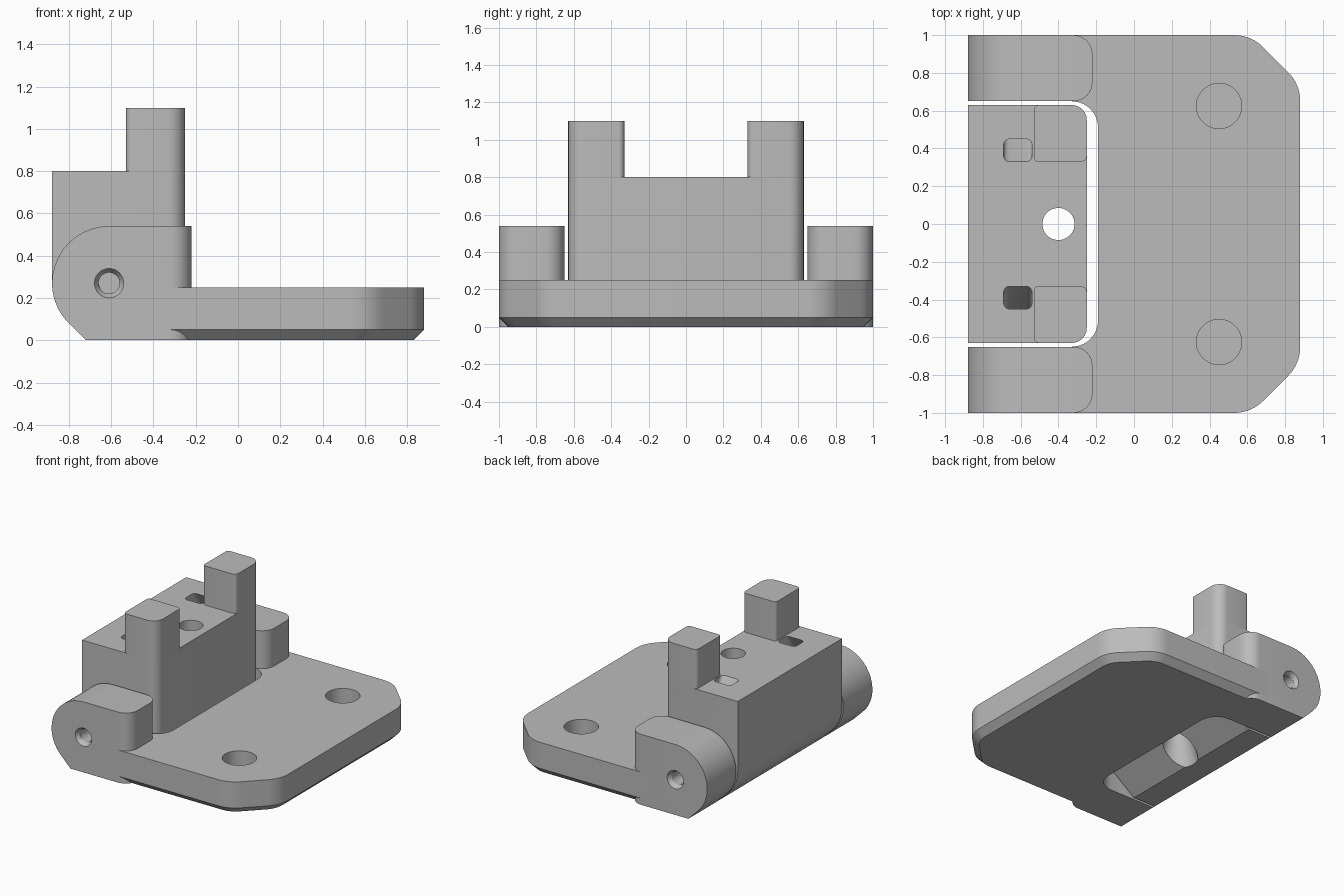
import bpy, bmesh, math
from mathutils import Vector, Matrix

cube = bpy.data.objects.get("Cube")
if cube:
    bpy.data.objects.remove(cube)

grey = bpy.data.materials.new("light grey")
grey.use_nodes = True
tone = (0.5, 0.5, 0.5, 1)
grey.diffuse_color = tone
grey.node_tree.nodes["Principled BSDF"].inputs["Base Color"].default_value = tone


def rounded(points, steps=10):
    """Outline whose third value, if given, is the tangent length of a corner arc."""
    out = []
    for i, p in enumerate(points):
        corner = Vector((p[0], p[1], 0))
        if len(p) < 3:
            out.append(corner)
            continue
        before, after = points[i - 1], points[(i + 1) % len(points)]
        a = (Vector((before[0], before[1], 0)) - corner).normalized()
        b = (Vector((after[0], after[1], 0)) - corner).normalized()
        half = a.angle(b) / 2
        centre = corner + (a + b).normalized() * p[2] / math.cos(half)
        radius = p[2] * math.tan(half)
        start = (corner + a * p[2] - centre).normalized()
        end = (corner + b * p[2] - centre).normalized()
        out += [centre + start.slerp(end, k / steps).normalized() * radius
                for k in range(steps + 1)]
    return out


def prism(outline, low, high, along_y=False):
    """Extrude an outline in z, or an x-z profile in y."""
    bm = bmesh.new()
    rings = []
    for level in (low, high):
        rings.append([bm.verts.new((p.x, level, p.y) if along_y else (p.x, p.y, level))
                      for p in outline])
    bm.faces.new(rings[0])
    bm.faces.new(rings[1])
    n = len(outline)
    for i in range(n):
        j = (i + 1) % n
        bm.faces.new((rings[0][i], rings[0][j], rings[1][j], rings[1][i]))
    bmesh.ops.recalc_face_normals(bm, faces=bm.faces)
    return bm


def bevel(bm, test, size, steps=1):
    edges = [e for e in bm.edges if test(*[v.co for v in e.verts])]
    bmesh.ops.bevel(bm, geom=edges, offset=size, segments=steps, profile=0.5,
                    affect='EDGES', clamp_overlap=True)


def finish(bm, name):
    mesh = bpy.data.meshes.new(name)
    bm.to_mesh(mesh)
    bm.free()
    obj = bpy.data.objects.new(name, mesh)
    bpy.context.collection.objects.link(obj)
    mesh.materials.append(grey)
    return obj


def select(obj):
    bpy.ops.object.select_all(action='DESELECT')
    obj.select_set(True)
    bpy.context.view_layer.objects.active = obj


def cut(obj, cutter_bm):
    cutter = finish(cutter_bm, "cutter")
    cutter.hide_render = True
    mod = obj.modifiers.new("cut", 'BOOLEAN')
    mod.operation, mod.solver, mod.object = 'DIFFERENCE', 'EXACT', cutter
    select(obj)
    bpy.ops.object.modifier_apply(modifier=mod.name)
    bpy.data.objects.remove(cutter)


def cone(r_low, r_high, low, high, x, y, z=0, turn=0):
    """Round cutter; turn tips its axis about x."""
    bm = bmesh.new()
    bmesh.ops.create_cone(bm, cap_ends=True, segments=40, radius1=r_low, radius2=r_high,
                          depth=high - low,
                          matrix=Matrix.Translation((x, y, z)) @ Matrix.Rotation(turn, 4, 'X')
                          @ Matrix.Translation((0, 0, (low + high) / 2)))
    return bm


def smooth(obj):
    select(obj)
    bpy.ops.object.shade_smooth_by_angle(angle=math.radians(25))


near = lambda a, b: abs(a - b) < 0.001

# Base plate with a round-cornered hinge notch and chamfered lower rim
plate_shape = rounded([(-0.4, -0.65), (-0.4, -1), (0.62, -1, 0.09), (0.88, -0.74, 0.09),
                       (0.88, 0.74, 0.09), (0.62, 1, 0.09), (-0.4, 1), (-0.4, 0.65),
                       (-0.19, 0.65, 0.14), (-0.19, -0.65, 0.14)])
bm = prism(plate_shape, 0, 0.25)
outer = lambda v: near(abs(v.y), 1) or v.x > 0.3
bevel(bm, lambda a, b: near(a.z, 0) and near(b.z, 0) and outer(a) and outer(b), 0.05)
plate = finish(bm, "base_plate")
for side in (-1, 1):
    cut(plate, cone(0.12, 0.12, 0.05, 0.4, 0.45, side * 0.625))
smooth(plate)

# Hinge ears with chamfered rims and pin sockets
ear_shape = rounded([(-0.22, 0), (-0.22, 0.54), (-0.88, 0.54, 0.27),
                     (-0.88, 0.16, 0.11), (-0.72, 0)])
for side, name in ((-1, "right_ear"), (1, "left_ear")):
    bm = prism(ear_shape, min(side * 0.65, side), max(side * 0.65, side), True)
    bevel(bm, lambda a, b: near(a.x, -0.22) and near(b.x, -0.22) and near(a.y, b.y), 0.1, 8)
    ear = finish(bm, name)
    mod = ear.modifiers.new("chamfer", 'BEVEL')
    mod.width, mod.segments = 0.05, 1
    mod.limit_method, mod.angle_limit = 'ANGLE', math.radians(50)
    select(ear)
    bpy.ops.object.modifier_apply(modifier=mod.name)
    turn = -side * math.pi / 2
    cut(ear, cone(0.05, 0.05, -0.2, 0.1, -0.61, side, 0.27, turn))
    cut(ear, cone(0.05, 0.07, -0.03, 0.001, -0.61, side, 0.27, turn))
    smooth(ear)

# Swinging block between the ears
block_shape = rounded([(-0.25, 0.8), (-0.88, 0.8), (-0.88, 0.16, 0.11),
                       (-0.72, 0), (-0.53, 0), (-0.25, 0.2)])
bm = prism(block_shape, -0.63, 0.63, True)
bevel(bm, lambda a, b: near(a.x, -0.25) and near(b.x, -0.25) and near(a.y, b.y), 0.08, 6)
block = finish(bm, "hinge_block")
cut(block, cone(0.085, 0.085, -0.1, 1, -0.4, 0))
cut(block, cone(0.15, 0.085, -0.01, 0.22, -0.4, 0))

# Slanted tie pockets in the block top
for side in (-1, 1):
    pocket = prism(rounded([(-0.69, side * 0.33, 0.03), (-0.54, side * 0.33, 0.03),
                            (-0.54, side * 0.45, 0.03), (-0.69, side * 0.45, 0.03)], 4),
                   0.6, 0.82)
    for v in pocket.verts:
        v.co.y += side * 0.6 * (0.8 - v.co.z)
    cut(block, pocket)
smooth(block)

# Two upright prongs on the block
for side, name in ((-1, "right_prong"), (1, "left_prong")):
    shape = rounded([(-0.53, side * 0.33, 0.02), (-0.25, side * 0.33, 0.03),
                     (-0.25, side * 0.63, 0.08), (-0.53, side * 0.63, 0.03)], 6)
    smooth(finish(prism(shape, 0.8, 1.1), name))
